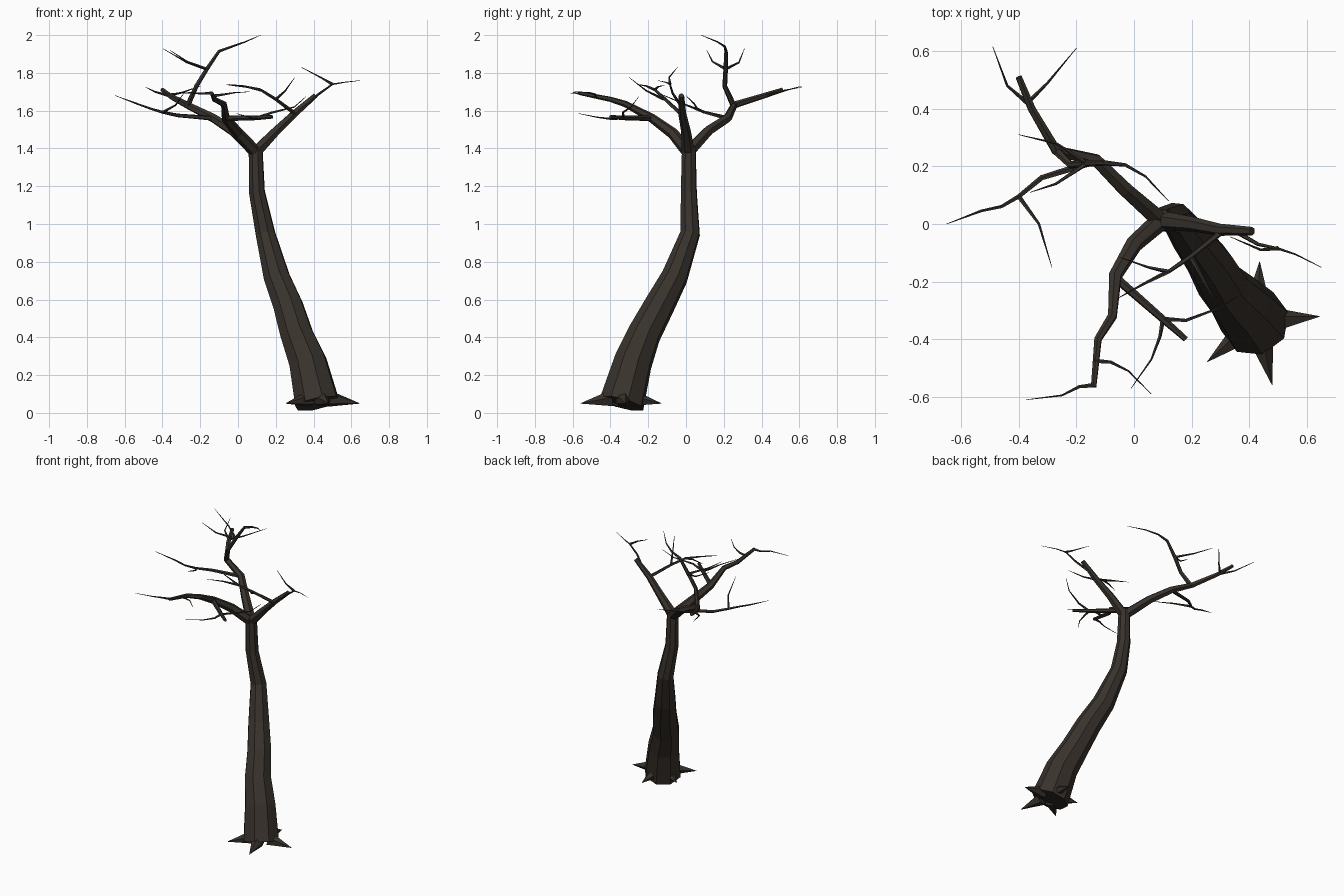
import bpy, bmesh, math
from mathutils import Vector

bark = bpy.data.materials.new("bark")
bark.diffuse_color = (0.04, 0.032, 0.025, 1)


def tube(name, pts, radii, sides=5):
    """Flat-faced tapered tube along a path; two radii are spread over the length."""
    pts = [Vector(p) for p in pts]
    n = len(pts)
    if len(radii) == 2:
        a, b = radii
        radii = [a + (b - a) * i / (n - 1) for i in range(n)]
    bm = bmesh.new()
    rings, side = [], Vector((1, 0.3, 0.2))
    for i, p in enumerate(pts):
        d = Vector((0, 0, 0))
        if i > 0:
            d += (p - pts[i - 1]).normalized()
        if i < n - 1:
            d += (pts[i + 1] - p).normalized()
        d.normalize()
        if i == 0 and abs(d.dot(side.normalized())) > 0.9:
            side = Vector((0, 0.3, 1))
        side = (side - d * side.dot(d)).normalized()
        up = d.cross(side)
        rings.append([bm.verts.new(p + radii[i] * (math.cos(t) * side + math.sin(t) * up))
                      for t in (2 * math.pi * k / sides for k in range(sides))])
    for r0, r1 in zip(rings, rings[1:]):
        for k in range(sides):
            j = (k + 1) % sides
            bm.faces.new((r0[k], r0[j], r1[j], r1[k]))
    bm.faces.new(rings[0][::-1])
    bm.faces.new(rings[-1])
    bmesh.ops.recalc_face_normals(bm, faces=bm.faces)
    me = bpy.data.meshes.new(name)
    bm.to_mesh(me)
    bm.free()
    me.materials.append(bark)
    ob = bpy.data.objects.new(name, me)
    bpy.context.collection.objects.link(ob)
    return ob


# Leaning trunk
tube("trunk",
     [(.42, -.34, .05), (.37, -.28, .27), (.31, -.22, .42), (.265, -.14, .57),
      (.205, -.06, .72), (.145, .022, .95), (.10, .015, 1.17), (.093, .015, 1.41)],
     [.122, .104, .09, .082, .072, .054, .044, .038], 8)

# Root spikes around the base
for i, (ang, reach) in enumerate([(5, .22), (87, .21), (155, .19), (219, .22), (284, .225)]):
    c, s = math.cos(math.radians(ang)), math.sin(math.radians(ang))
    tube(f"root_{i + 1}", [(.425 + c * .06, -.34 + s * .06, .075),
                           (.425 + c * reach, -.34 + s * reach, .05)], [.045, .001], 5)

# Main limbs, blunt at the ends
tube("right_limb", [(.093, .012, 1.38), (.2, 0, 1.49), (.3, -.02, 1.585), (.41, -.025, 1.68)],
     [.034, .026, .021, .015], 6)
tube("front_limb", [(.093, .012, 1.38), (0, -.07, 1.48), (-.065, -.18, 1.56), (-.075, -.32, 1.635),
                    (-.125, -.4, 1.66), (-.14, -.565, 1.693)],
     [.034, .03, .024, .017, .014, .01], 6)
tube("back_limb", [(.093, .012, 1.38), (-.03, .12, 1.495), (-.13, .22, 1.56), (-.27, .255, 1.63),
                   (-.355, .4, 1.675), (-.4, .51, 1.71)],
     [.034, .028, .024, .019, .015, .012], 6)

# Secondary branches
tube("front_branch", [(-.06, -.19, 1.56), (.1, -.33, 1.562), (.18, -.4, 1.567)], [.016, .01], 6)
tube("upper_branch", [(-.265, .25, 1.63), (-.22, .205, 1.73), (-.165, .21, 1.82), (-.1, .212, 1.915),
                      (-.03, .205, 1.94), (.04, .165, 1.965), (.12, .08, 2.0)],
     [.016, .013, .012, .009, .006, .004, .001], 6)
tube("left_branch", [(-.14, .215, 1.56), (-.32, .16, 1.575), (-.4, .095, 1.592), (-.46, .06, 1.61),
                     (-.53, .045, 1.635), (-.65, 0, 1.68)], [.013, .01, .008, .006, .005, .001])
tube("right_branch", [(.3, -.03, 1.585), (.2, -.11, 1.66), (.12, -.165, 1.71)], [.011, .007])

# Fine twigs tapering to points
twigs = [
    [(.36, -.03, 1.63), (.43, -.07, 1.69), (.5, -.085, 1.74), (.56, -.105, 1.75), (.65, -.15, 1.76)],
    [(.5, -.085, 1.74), (.44, -.09, 1.775), (.335, -.045, 1.83)],
    [(.12, -.165, 1.71), (.03, -.21, 1.73), (-.06, -.26, 1.74)],
    [(.12, -.165, 1.71), (.05, -.15, 1.725), (-.05, -.115, 1.735)],
    [(.2, -.12, 1.66), (.25, -.21, 1.705), (.3, -.3, 1.775)],
    [(.1, -.33, 1.562), (.18, -.335, 1.59), (.3, -.29, 1.62), (.36, -.25, 1.675)],
    [(.1, -.33, 1.562), (.09, -.39, 1.555), (.06, -.47, 1.565), (-.01, -.57, 1.585)],
    [(-.14, -.56, 1.693), (-.19, -.565, 1.69), (-.25, -.595, 1.695), (-.375, -.61, 1.69)],
    [(-.14, -.475, 1.677), (-.08, -.48, 1.685), (-.02, -.51, 1.695), (.06, -.59, 1.7)],
    [(-.37, .42, 1.68), (-.44, .48, 1.7), (-.49, .615, 1.725)],
    [(-.37, .42, 1.68), (-.3, .49, 1.695), (-.2, .61, 1.73)],
    [(-.165, .21, 1.82), (-.27, .28, 1.855), (-.4, .31, 1.93)],
    [(-.165, .21, 1.82), (-.27, .14, 1.86), (-.36, .11, 1.92)],
    [(-.4, .095, 1.592), (-.33, 0, 1.63), (-.285, -.15, 1.695)],
]
for i, path in enumerate(twigs):
    tube(f"twig_{i + 1}", path, [.0085, .001])
